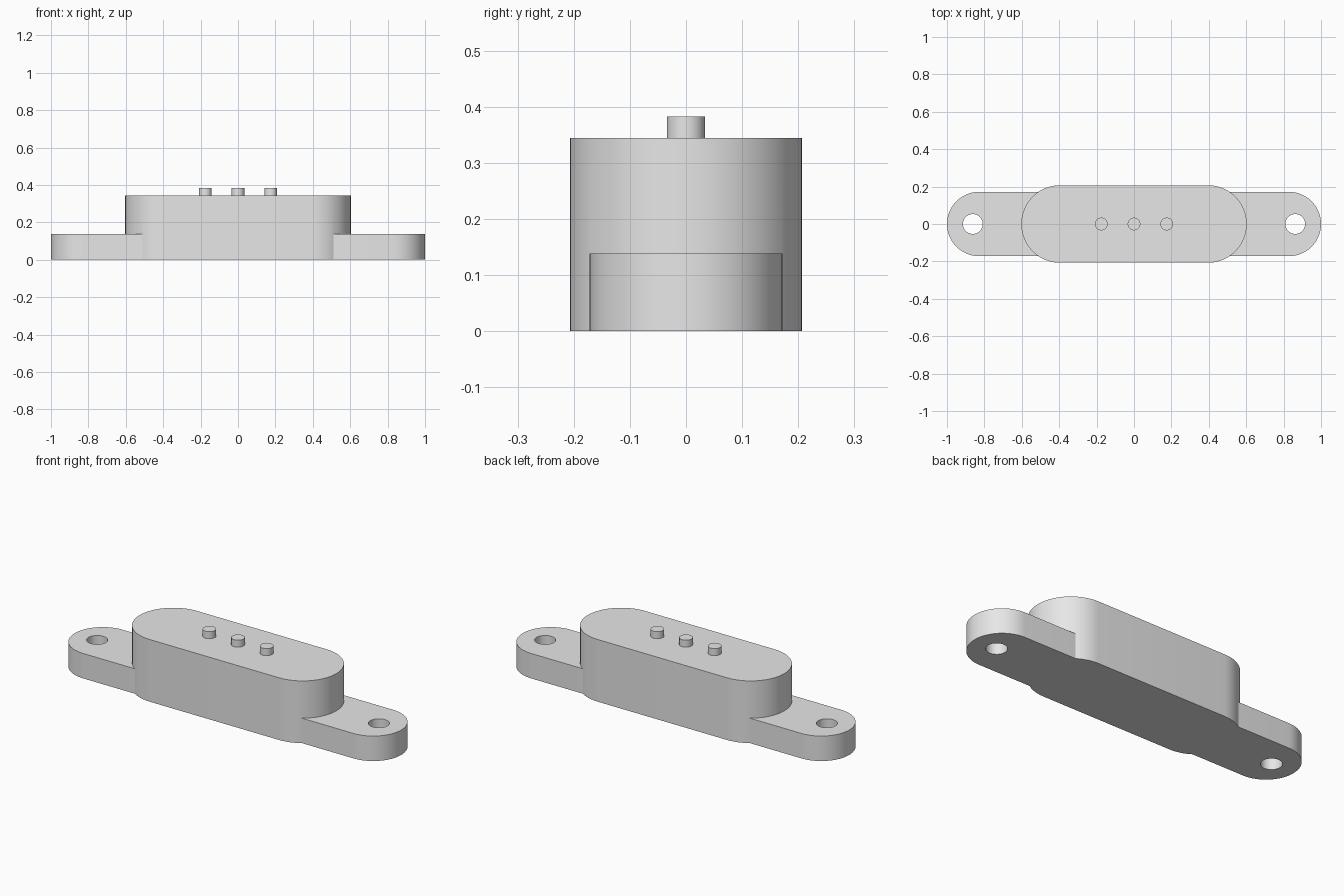
import bpy
import bmesh
from math import cos, sin, pi, radians

if "Cube" in bpy.data.objects:
    bpy.data.objects.remove(bpy.data.objects["Cube"], do_unlink=True)

grey = bpy.data.materials.new("plain grey")
grey.use_nodes = True
grey.diffuse_color = (0.8, 0.8, 0.8, 1)
grey.node_tree.nodes["Principled BSDF"].inputs["Base Color"].default_value = (0.8, 0.8, 0.8, 1)


def slot_prism(name, half_length, radius, bottom, top, x=0, steps=32):
    """Upright prism with a round-ended outline; a cylinder if half_length == radius."""
    straight = half_length - radius
    outline = []
    for side in (1, -1):
        for i in range(steps + 1):
            if straight == 0 and i == steps:
                continue
            a = -pi / 2 + pi * i / steps
            outline.append((x + side * (straight + radius * cos(a)), side * radius * sin(a)))
    bm = bmesh.new()
    base = bm.faces.new([bm.verts.new((px, py, bottom)) for px, py in outline])
    grown = bmesh.ops.extrude_face_region(bm, geom=[base], use_keep_orig=True)
    lifted = [v for v in grown["geom"] if isinstance(v, bmesh.types.BMVert)]
    bmesh.ops.translate(bm, verts=lifted, vec=(0, 0, top - bottom))
    bmesh.ops.recalc_face_normals(bm, faces=bm.faces)
    mesh = bpy.data.meshes.new(name)
    bm.to_mesh(mesh)
    bm.free()
    mesh.materials.append(grey)
    obj = bpy.data.objects.new(name, mesh)
    bpy.context.collection.objects.link(obj)
    return obj


def select_only(obj):
    bpy.ops.object.select_all(action='DESELECT')
    obj.select_set(True)
    bpy.context.view_layer.objects.active = obj


def combine(target, other, operation):
    """Apply a boolean and discard the helper solid."""
    mod = target.modifiers.new(operation.lower(), 'BOOLEAN')
    mod.operation = operation
    mod.solver = 'EXACT'
    mod.object = other
    select_only(target)
    bpy.ops.object.modifier_apply(modifier=mod.name)
    bpy.data.objects.remove(other, do_unlink=True)


# Housing fused with the long mounting flange
housing = slot_prism("housing_with_flange", 0.603, 0.207, 0, 0.344)
combine(housing, slot_prism("flange", 1.0, 0.172, 0, 0.138), 'UNION')

# Screw holes through the flange ends
for side in (-1, 1):
    hole = slot_prism("hole_cutter", 0.053, 0.053, -0.1, 0.3, x=side * 0.862, steps=20)
    combine(housing, hole, 'DIFFERENCE')

# Three contact pins on top
pins = [slot_prism(name, 0.034, 0.034, 0.344, 0.383, x=x, steps=16)
        for name, x in (("right_pin", -0.175), ("middle_pin", 0), ("left_pin", 0.175))]

# Smooth walls with crisp rims
for obj in [housing] + pins:
    select_only(obj)
    bpy.ops.object.shade_smooth_by_angle(angle=radians(30))
